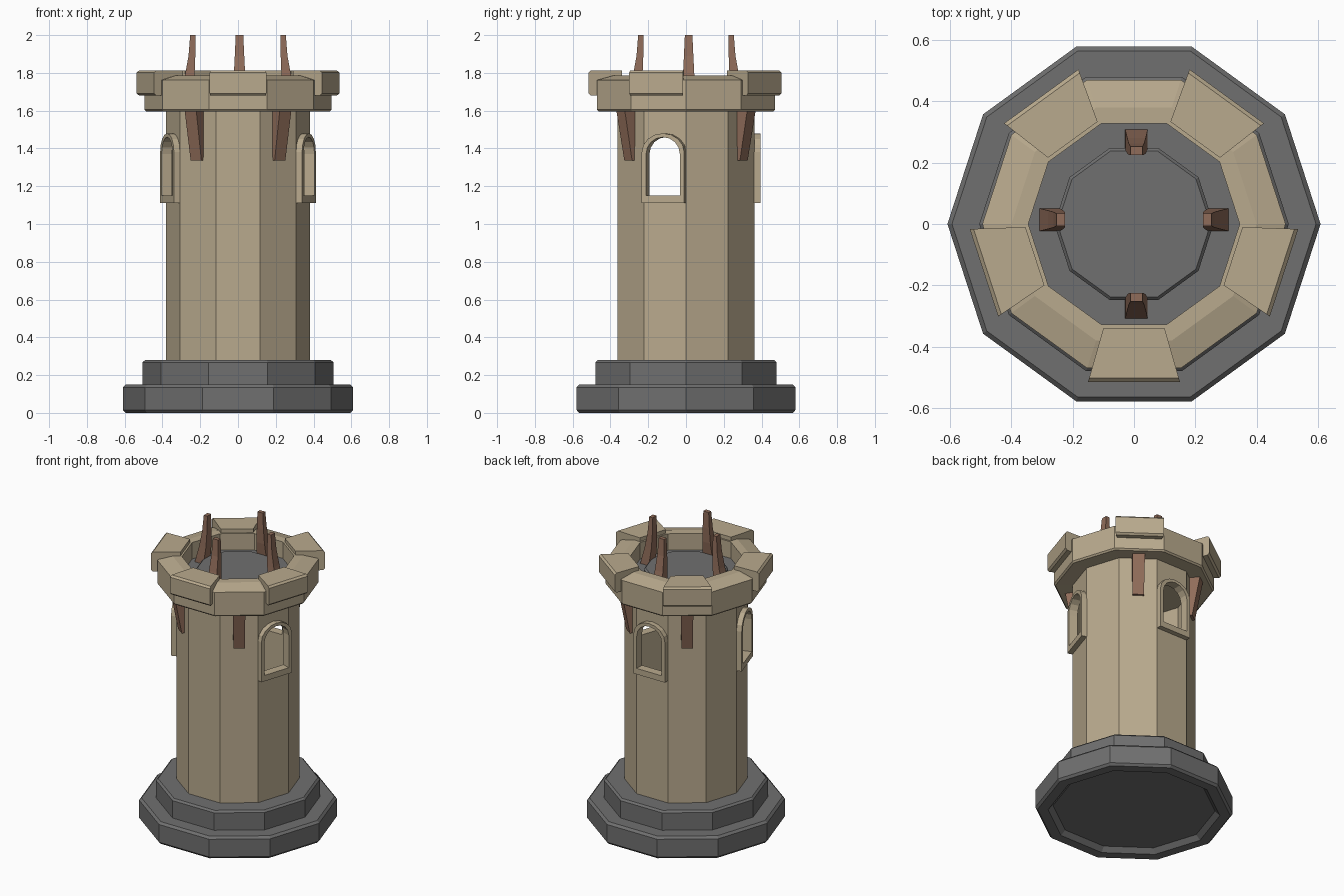
import bpy, bmesh, math
from mathutils import Matrix

cube = bpy.data.objects.get("Cube")
if cube:
    bpy.data.objects.remove(cube, do_unlink=True)

SIDES = 10


def material(name, rgb):
    m = bpy.data.materials.new(name)
    m.use_nodes = True
    m.diffuse_color = (*rgb, 1)
    m.node_tree.nodes["Principled BSDF"].inputs["Base Color"].default_value = (*rgb, 1)
    return m


stone = material("tan stone", (0.485, 0.402, 0.27))
slate = material("dark grey stone", (0.16, 0.16, 0.16))
wood = material("brown wood", (0.28, 0.152, 0.102))


def finish(name, bm, mat, angle=0):
    bmesh.ops.remove_doubles(bm, verts=bm.verts, dist=1e-5)
    bmesh.ops.recalc_face_normals(bm, faces=bm.faces)
    # local x points outward from the tower axis
    bm.transform(Matrix.Rotation(math.radians(angle), 4, 'Z'))
    me = bpy.data.meshes.new(name)
    bm.to_mesh(me)
    bm.free()
    me.materials.append(mat)
    ob = bpy.data.objects.new(name, me)
    bpy.context.collection.objects.link(ob)
    return ob


def skin(bm, rings, closed):
    """Join successive equal-length rings with quads; cap the ends if open."""
    vs = [[bm.verts.new(p) for p in r] for r in rings]
    n = len(vs[0])
    pairs = list(zip(vs, vs[1:])) + ([(vs[-1], vs[0])] if closed else [])
    for a, b in pairs:
        for i in range(n):
            j = (i + 1) % n
            bm.faces.new((a[i], a[j], b[j], b[i]))
    if not closed:
        bm.faces.new(vs[0])
        bm.faces.new(vs[-1])


def lathe(name, profile, mat, closed=False):
    """Ten-sided turned shape; open profiles get flat end caps."""
    bm = bmesh.new()
    steps = [math.tau * i / SIDES for i in range(SIDES)]
    skin(bm, [[(r * math.cos(a), r * math.sin(a), z) for a in steps]
              for r, z in profile], closed)
    return finish(name, bm, mat)


def beam(name, sections, mat, angle, shift=0):
    """Tapered beam from (z, inner r, outer r, half width) sections."""
    bm = bmesh.new()
    skin(bm, [[(r0, shift - w, z), (r1, shift - w, z), (r1, shift + w, z), (r0, shift + w, z)]
              for z, r0, r1, w in sections], False)
    return finish(name, bm, mat, angle)


def arch(r, half, bottom, spring, rise):
    """Arched window outline at distance r from the axis."""
    pts = [(r, -half, bottom), (r, half, bottom)]
    for i in range(9):
        a = math.pi * i / 8
        pts.append((r, half * math.cos(a), spring + rise * math.sin(a)))
    return pts


OUTER = (0.118, 1.11, 1.38, 0.10)
OPENING = (0.094, 1.15, 1.37, 0.09)

# Stepped base with a shallow hollow underneath
lathe("stepped_base", [(0.50, 0.03), (0.53, 0), (0.595, 0), (0.609, 0.015),
                       (0.609, 0.135), (0.594, 0.15), (0.505, 0.15),
                       (0.505, 0.268), (0.492, 0.28), (0.30, 0.28)], slate)

# Hollow tower wall with a stone ceiling
tower = lathe("tower_wall", [(0.38, 0.27), (0.38, 1.62), (0.355, 1.62), (0.355, 0.27)],
              stone, closed=True)
lathe("tower_ceiling", [(0.36, 1.59), (0.36, 1.61)], stone)

# Arched windows: cut the opening, then add a raised surround
for i, angle in enumerate((-18, 90, 198)):
    bm = bmesh.new()
    skin(bm, [arch(0.2, *OPENING), arch(0.5, *OPENING)], False)
    cutter = finish("window_cutter", bm, stone, angle)
    cutter.hide_render = True
    mod = tower.modifiers.new("window", 'BOOLEAN')
    mod.operation = 'DIFFERENCE'
    mod.solver = 'EXACT'
    mod.object = cutter
    bpy.context.view_layer.objects.active = tower
    bpy.ops.object.modifier_apply(modifier=mod.name)
    bpy.data.objects.remove(cutter, do_unlink=True)

    bm = bmesh.new()
    skin(bm, [arch(0.338, *OPENING), arch(0.338, *OUTER),
              arch(0.395, *OUTER), arch(0.395, *OPENING)], True)
    finish(f"window_frame_{i + 1}", bm, stone, angle)

# Overhanging parapet, its top rising gently to a flat inner rim
lathe("parapet", [(0.345, 1.60), (0.485, 1.595), (0.495, 1.605), (0.495, 1.762),
                  (0.40, 1.787), (0.345, 1.787)], stone, closed=True)

# Roof deck with a raised centre
lathe("roof_deck", [(0.35, 1.61), (0.35, 1.675), (0.26, 1.675),
                    (0.26, 1.70), (0.25, 1.71)], slate)

# Wedge-shaped merlons on every second side
for i in range(5):
    bm = bmesh.new()
    skin(bm, [[(0.34, -0.10, z), (0.515, -0.15, z), (0.515, 0.15, z), (0.34, 0.10, z)]
              for z in (1.68, 1.813)], False)
    bmesh.ops.bevel(bm, geom=[e for e in bm.edges
                              if all(v.co.x > 0.5 for v in e.verts)
                              and abs(e.verts[0].co.z - e.verts[1].co.z) < 0.01],
                    offset=0.012, segments=1, affect='EDGES')
    finish(f"merlon_{i + 1}", bm, stone, -90 + 72 * i)

# Curved wooden posts rising from the roof, set slightly off centre
for i, shift in enumerate((0.014, -0.008, -0.014, 0.008)):
    beam(f"roof_post_{i + 1}",
         [(1.65, 0.25, 0.315, 0.038), (1.71, 0.24, 0.30, 0.035),
          (1.79, 0.23, 0.28, 0.03), (1.89, 0.226, 0.262, 0.025),
          (2.0, 0.226, 0.253, 0.02)], wood, 90 * i, shift)

# Wooden braces under the parapet
for i, angle in enumerate((54, 126, 234, 306)):
    beam(f"brace_{i + 1}", [(1.335, 0.34, 0.378, 0.035), (1.61, 0.35, 0.43, 0.038)],
         wood, angle)
